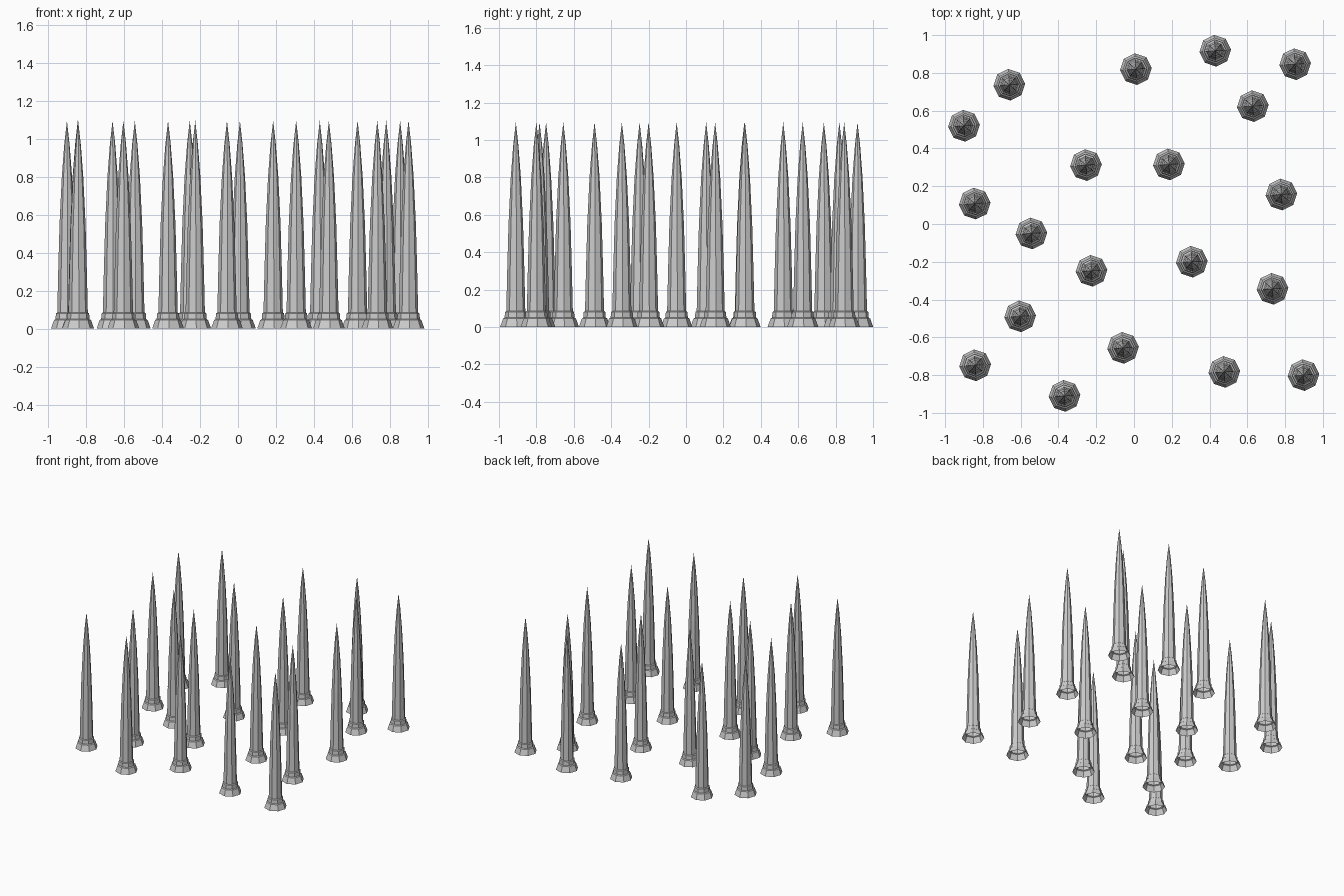
import bpy, bmesh
from math import cos, sin, tau, radians

if "Cube" in bpy.data.objects:
    bpy.data.objects.remove(bpy.data.objects["Cube"])

SIDES = 8
TURN = radians(4)

# spike outline: flared foot, stepped collar, tapering shaft (radius, height)
PROFILE = [(0.084, 0.0), (0.068, 0.045), (0.060, 0.05), (0.058, 0.08),
           (0.051, 0.085), (0.046, 0.30), (0.039, 0.55), (0.027, 0.80), (0.014, 0.97)]
TIP = 1.095

POSITIONS = [(-0.66, 0.737), (-0.90, 0.52), (0.01, 0.82), (0.43, 0.917), (0.853, 0.846),
             (0.629, 0.624), (-0.254, 0.312), (0.185, 0.315), (0.78, 0.156),
             (-0.843, 0.108), (-0.543, -0.05), (-0.225, -0.248), (0.306, -0.20),
             (0.733, -0.343), (-0.603, -0.489), (-0.841, -0.748), (-0.368, -0.91),
             (-0.058, -0.656), (0.478, -0.783), (0.897, -0.80)]


def spike_mesh():
    bm = bmesh.new()
    rings = [[bm.verts.new((r * cos(TURN + tau * i / SIDES), r * sin(TURN + tau * i / SIDES), z))
              for i in range(SIDES)] for r, z in PROFILE]
    tip = bm.verts.new((0, 0, TIP))
    for i in range(SIDES):
        j = (i + 1) % SIDES
        for low, high in zip(rings, rings[1:]):
            bm.faces.new((low[i], low[j], high[j], high[i]))
        bm.faces.new((rings[-1][i], rings[-1][j], tip))
    mesh = bpy.data.meshes.new("spike")
    bm.to_mesh(mesh)
    bm.free()
    return mesh


# scattered field of identical open-bottomed spikes
mesh = spike_mesh()
for n, (x, y) in enumerate(POSITIONS, 1):
    spike = bpy.data.objects.new(f"spike_{n:02d}", mesh)
    spike.location = (x, y, 0)
    bpy.context.collection.objects.link(spike)
